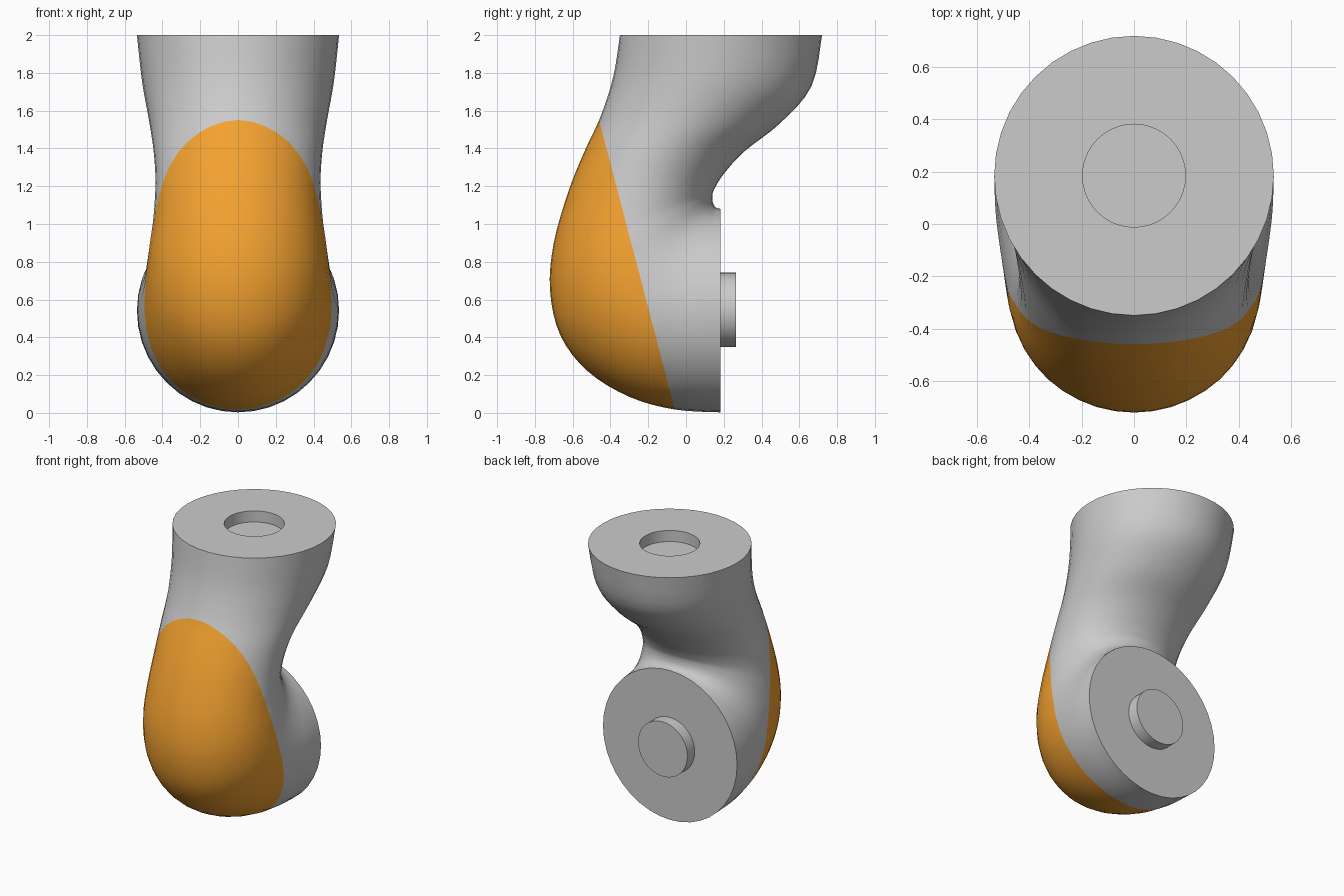
import bpy, bmesh, math
from mathutils import Vector

if "Cube" in bpy.data.objects:
    bpy.data.objects.remove(bpy.data.objects["Cube"])

SIDES, STEPS = 40, 4

# cross-sections along the bend: outer (y, z), inner (y, z), half width
SECTIONS = [
    (.182, .003, .182, 1.08, .535), (-.06, .018, .158, 1.088, .53),
    (-.30, .085, .148, 1.10, .515), (-.52, .22, .142, 1.115, .497),
    (-.665, .41, .14, 1.13, .482), (-.72, .65, .14, 1.152, .466),
    (-.70, .90, .15, 1.185, .447), (-.62, 1.18, .20, 1.265, .437),
    (-.535, 1.39, .31, 1.385, .447), (-.452, 1.57, .50, 1.535, .472),
    (-.385, 1.78, .665, 1.73, .508), (-.35, 2.0, .72, 2.0, .535)]


def spline(rows, steps):
    """Catmull-Rom interpolation of the section rows."""
    out = []
    for i in range(len(rows) - 1):
        p = [rows[max(0, min(len(rows) - 1, i + k))] for k in (-1, 0, 1, 2)]
        for s in range(steps):
            t = s / steps
            out.append([b + .5 * t * (c - a + t * (2*a - 5*b + 4*c - d + t * (3*(b - c) + d - a)))
                        for a, b, c, d in zip(*p)])
    return out + [list(rows[-1])]


def finish(name, bm, color=None):
    mesh = bpy.data.meshes.new(name)
    bm.to_mesh(mesh)
    bm.free()
    ob = bpy.data.objects.new(name, mesh)
    bpy.context.collection.objects.link(ob)
    if color:
        mat = bpy.data.materials.new(name)
        mat.diffuse_color = color
        mat.use_nodes = True
        mat.node_tree.nodes["Principled BSDF"].inputs["Base Color"].default_value = mat.diffuse_color
        mesh.materials.append(mat)
    bpy.ops.object.select_all(action='DESELECT')
    ob.select_set(True)
    bpy.context.view_layer.objects.active = ob
    bpy.ops.object.shade_smooth_by_angle(angle=math.radians(35))
    return ob


def ring(bm, oy, oz, iy, iz, w):
    o, i = Vector((0, oy, oz)), Vector((0, iy, iz))
    c, r = (o + i) / 2, (o - i) / 2
    return [bm.verts.new(c + r * math.cos(a) + Vector((w * math.sin(a), 0, 0)))
            for a in (2 * math.pi * k / SIDES for k in range(SIDES))]


def elbow_shell():
    bm = bmesh.new()
    rings = [ring(bm, *s) for s in spline(SECTIONS, STEPS)]
    # socket in the top face
    for z in (2.0, 1.92):
        rings.append(ring(bm, -.012, z, .382, z, .197))
    for a, b in zip(rings, rings[1:]):
        for k in range(SIDES):
            n = (k + 1) % SIDES
            bm.faces.new((a[k], a[n], b[n], b[k]))
    bm.faces.new(rings[0])
    bm.faces.new(rings[-1])
    bmesh.ops.recalc_face_normals(bm, faces=bm.faces)
    return bm


def front_split(bm, front):
    """Cut along the slanted seam and keep one side."""
    bmesh.ops.bisect_plane(bm, geom=bm.verts[:] + bm.edges[:] + bm.faces[:],
                           plane_co=(0, -.06, .02), plane_no=(0, 1.53, .40),
                           clear_outer=front, clear_inner=not front)
    return bm


# grey body and orange front cover
finish("elbow_body", front_split(elbow_shell(), False))
finish("front_cover", front_split(elbow_shell(), True), (.9, .36, .03, 1))

# round boss on the back flange
bpy.ops.mesh.primitive_cylinder_add(vertices=SIDES, radius=.197, depth=.1,
                                    location=(0, .215, .545),
                                    rotation=(math.pi / 2, 0, 0))
boss = bpy.context.object
boss.name = "flange_boss"
bpy.ops.object.shade_smooth_by_angle(angle=math.radians(35))
